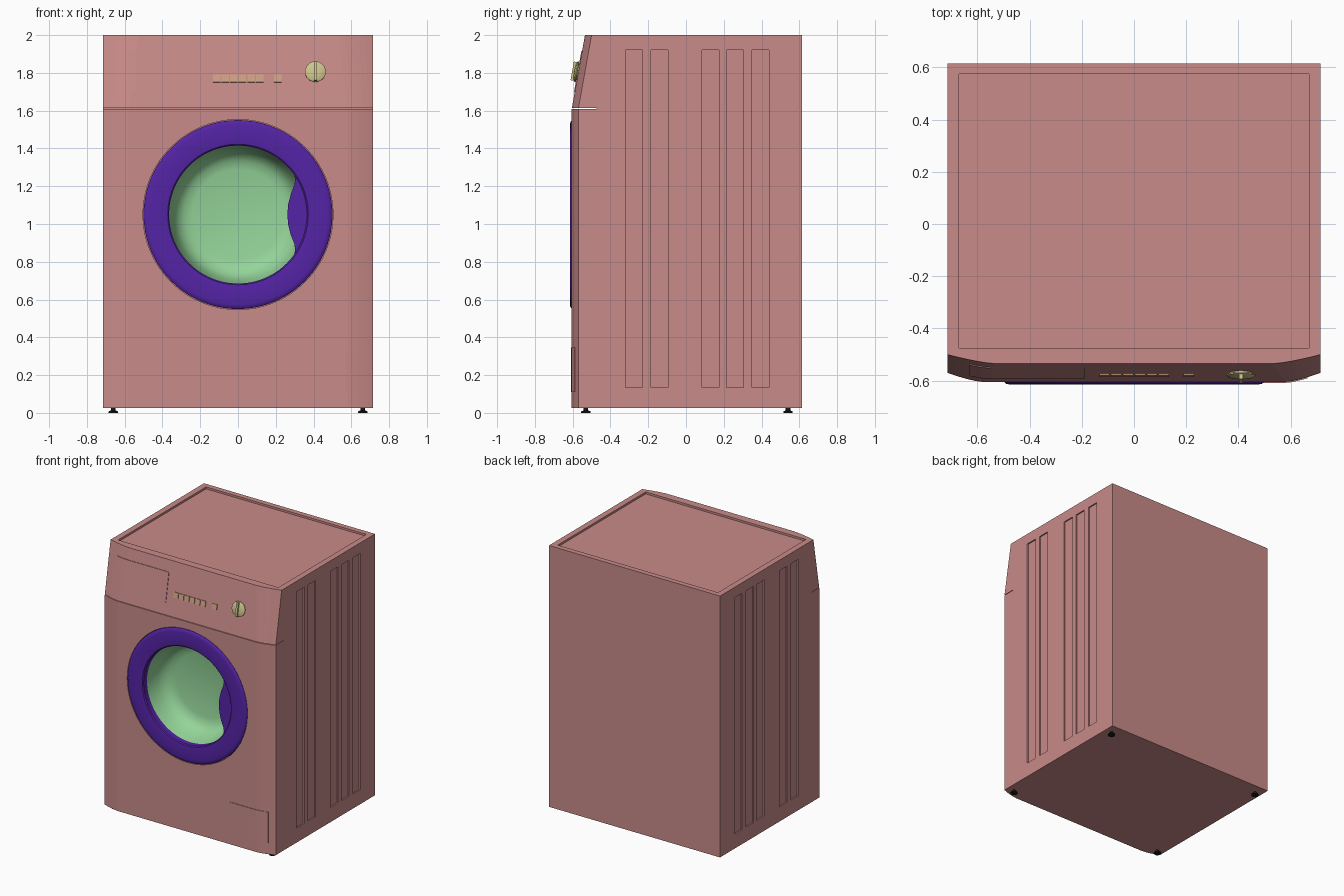
import bpy, bmesh, math
from mathutils import Matrix

if "Cube" in bpy.data.objects:
    bpy.data.objects.remove(bpy.data.objects["Cube"])

W, SEAM, BACK = 0.715, -0.475, 0.615      # half width, front seam, back plane
Z0, Z1, Z2 = 0.025, 1.61, 2.0             # base, panel split, top
TILT = math.atan2(0.07, Z2 - Z1)          # lean of the control panel
DOOR_Z = 1.05


def material(name, r, g, b):
    m = bpy.data.materials.new(name)
    m.diffuse_color = (r, g, b, 1)
    m.use_nodes = True
    m.node_tree.nodes["Principled BSDF"].inputs["Base Color"].default_value = m.diffuse_color
    return m


PINK = material("pink_enamel", 0.58, 0.26, 0.25)
PURPLE = material("purple_plastic", 0.09, 0.017, 0.38)
GREEN = material("green_glass", 0.30, 0.66, 0.32)
KHAKI = material("khaki_plastic", 0.62, 0.55, 0.27)
TAN = material("tan_plastic", 0.62, 0.36, 0.23)
BLACK = material("black_rubber", 0.01, 0.01, 0.01)


def finish(name, bm, mat=None, smooth=False, matrix=None):
    bmesh.ops.recalc_face_normals(bm, faces=bm.faces)
    me = bpy.data.meshes.new(name)
    bm.to_mesh(me)
    bm.free()
    ob = bpy.data.objects.new(name, me)
    bpy.context.collection.objects.link(ob)
    if mat:
        me.materials.append(mat)
    if matrix:
        ob.matrix_world = matrix
    if smooth:
        bpy.ops.object.select_all(action='DESELECT')
        ob.select_set(True)
        bpy.context.view_layer.objects.active = ob
        bpy.ops.object.shade_smooth_by_angle(angle=math.radians(35))
    return ob


def add_box(bm, x0, x1, y0, y1, z0, z1):
    m = Matrix.Translation(((x0 + x1) / 2, (y0 + y1) / 2, (z0 + z1) / 2)) \
        @ Matrix.Diagonal((x1 - x0, y1 - y0, z1 - z0, 1))
    bmesh.ops.create_cube(bm, size=1, matrix=m)


def loft(name, bottom, top, mat):
    """Closed solid between two matching rings of 3D points."""
    bm = bmesh.new()
    a = [bm.verts.new(p) for p in bottom]
    b = [bm.verts.new(p) for p in top]
    n = len(a)
    for i in range(n):
        j = (i + 1) % n
        bm.faces.new((a[i], a[j], b[j], b[i]))
    bm.faces.new(a)
    bm.faces.new(b)
    return finish(name, bm, mat)


def lathe(name, profile, mat, matrix, steps=64):
    """Revolve (radius, height) points around local z."""
    bm = bmesh.new()
    vs = [bm.verts.new((r, 0, h)) for r, h in profile]
    es = [bm.edges.new(p) for p in zip(vs, vs[1:])]
    bmesh.ops.spin(bm, geom=vs + es, cent=(0, 0, 0), axis=(0, 0, 1),
                   angle=2 * math.pi, steps=steps)
    bmesh.ops.remove_doubles(bm, verts=bm.verts, dist=1e-5)
    return finish(name, bm, mat, True, matrix)


def cut(ob, cutter):
    cutter.hide_render = True
    cutter.display_type = 'WIRE'
    mod = ob.modifiers.new("cut", 'BOOLEAN')
    mod.operation, mod.solver, mod.object = 'DIFFERENCE', 'EXACT', cutter


def add_cylinder(bm, r, y0, y1):
    m = Matrix.Translation((0, (y0 + y1) / 2, DOOR_Z)) @ Matrix.Rotation(math.pi / 2, 4, 'X')
    bmesh.ops.create_cone(bm, cap_ends=True, segments=64, radius1=r, radius2=r,
                          depth=y1 - y0, matrix=m)


def lean(z):
    return max(0, (z - Z1) / (Z2 - Z1))


def front_y(x, z):
    """Front surface: flat in the middle, swept back at the corners."""
    xb = 0.58 - 0.05 * lean(z)
    t = max(0, (abs(x) - xb) / (W - xb))
    return -0.605 + 0.07 * lean(z) + 0.035 * t ** 1.4


def front_ring(z):
    xb = 0.58 - 0.05 * lean(z)
    half = [xb + (W - xb) * i / 5 for i in range(6)]
    xs = [-x for x in reversed(half)] + half
    return [(x, front_y(x, z), z) for x in xs] + [(W, SEAM, z), (-W, SEAM, z)]


def front_plate(name, x0, x1, z0, z1, mat, proud=0.004):
    """Thin cover that follows the front surface."""
    def ring(z):
        xs = [x0 + (x1 - x0) * i / 10 for i in range(11)]
        return [(x, front_y(x, z) - proud, z) for x in xs] + \
               [(x, front_y(x, z) + 0.015, z) for x in reversed(xs)]
    return loft(name, ring(z0), ring(z1), mat)


# Cabinet with sunken lid, side grooves and drum opening
bm = bmesh.new()
add_box(bm, -W, W, SEAM, BACK, Z0, Z2)
cabinet = finish("cabinet", bm, PINK)
bm = bmesh.new()
add_box(bm, -0.67, 0.67, -0.55, 0.575, Z2 - 0.015, Z2 + 0.1)
for y0, y1 in ((-0.32, -0.23), (-0.185, -0.095), (0.085, 0.175), (0.215, 0.305), (0.35, 0.44)):
    for s in (-1, 1):
        xa, xb = sorted((s * (W - 0.01), s * (W + 0.1)))
        add_box(bm, xa, xb, y0, y1, 0.135, 1.92)
add_cylinder(bm, 0.385, -0.7, -0.3)
cut(cabinet, finish("cabinet_cutter", bm))

# Front panel with door opening, and leaning control panel
front = loft("front_panel", front_ring(Z0), front_ring(Z1), PINK)
bm = bmesh.new()
add_cylinder(bm, 0.503, -0.8, -0.4)
cut(front, finish("door_cutter", bm))
loft("control_panel", front_ring(Z1 + 0.004), front_ring(Z2), PINK)

# Detergent drawer and filter flap
front_plate("detergent_drawer", -0.63, -0.19, 1.70, 1.915, PINK)
front_plate("filter_flap", 0.36, 0.665, 0.11, 0.345, PINK)

# Door ring and glass bowl, revolved around the door axis
door = Matrix.Translation((0, 0, DOOR_Z)) @ Matrix.Rotation(math.pi / 2, 4, 'X')
lathe("door_ring", [(0.365, 0.52), (0.365, 0.605), (0.372, 0.612), (0.39, 0.615), (0.475, 0.615),
                    (0.49, 0.612), (0.5, 0.603), (0.5, 0.52), (0.365, 0.52)], PURPLE, door, 96)
bowl = [(0.366, 0.57), (0.355, 0.52), (0.34, 0.47), (0.318, 0.43), (0.285, 0.405),
        (0.24, 0.393), (0, 0.39)]
shell = [(r + 0.012 if r else 0, h - 0.012) for r, h in reversed(bowl)]
lathe("door_glass", bowl + shell + bowl[:1], GREEN, door, 96)

# Door handle
edge = [(0.28, 0.237), (0.297, 0.213), (0.303, 0.187), (0.298, 0.155), (0.28, 0.11), (0.266, 0.055)]
outline = edge + [(0.261, 0)] + [(x, -z) for x, z in reversed(edge)]
arc = [math.radians(-40 + 5 * i) for i in range(17)]
outline += [(0.37 * math.cos(a), 0.37 * math.sin(a)) for a in arc]
loft("door_handle", [(x, -0.602, DOOR_Z + z) for x, z in outline],
     [(x, -0.54, DOOR_Z + z) for x, z in outline], PURPLE)


def on_panel(x, z):
    return Matrix.Translation((x, front_y(x, z), z)) @ Matrix.Rotation(-TILT, 4, 'X')


# Push buttons
for i, x in enumerate([-0.113 + 0.0455 * k for k in range(6)] + [0.21]):
    bm = bmesh.new()
    add_box(bm, -0.02, 0.02, -0.006, 0.01, -0.02, 0.02)
    finish(f"push_button_{i + 1}", bm, TAN, matrix=on_panel(x, 1.77))

# Programme knob with grip bar
knob = on_panel(0.41, 1.805)
lathe("knob", [(0, -0.01), (0.045, -0.01), (0.045, 0.004), (0.055, 0.007), (0.055, 0.012),
               (0.045, 0.017), (0.025, 0.021), (0, 0.022)], KHAKI,
      knob @ Matrix.Rotation(math.pi / 2, 4, 'X'), 32)
bm = bmesh.new()
add_box(bm, -0.008, 0.008, -0.033, -0.005, -0.05, 0.05)
finish("knob_grip", bm, KHAKI, matrix=knob)

# Feet
for x in (-0.66, 0.66):
    for y in (-0.53, 0.54):
        lathe("foot", [(0, 0), (0.025, 0), (0.025, 0.008), (0.012, 0.013), (0.012, 0.03), (0, 0.03)],
              BLACK, Matrix.Translation((x, y, 0)), 16)
